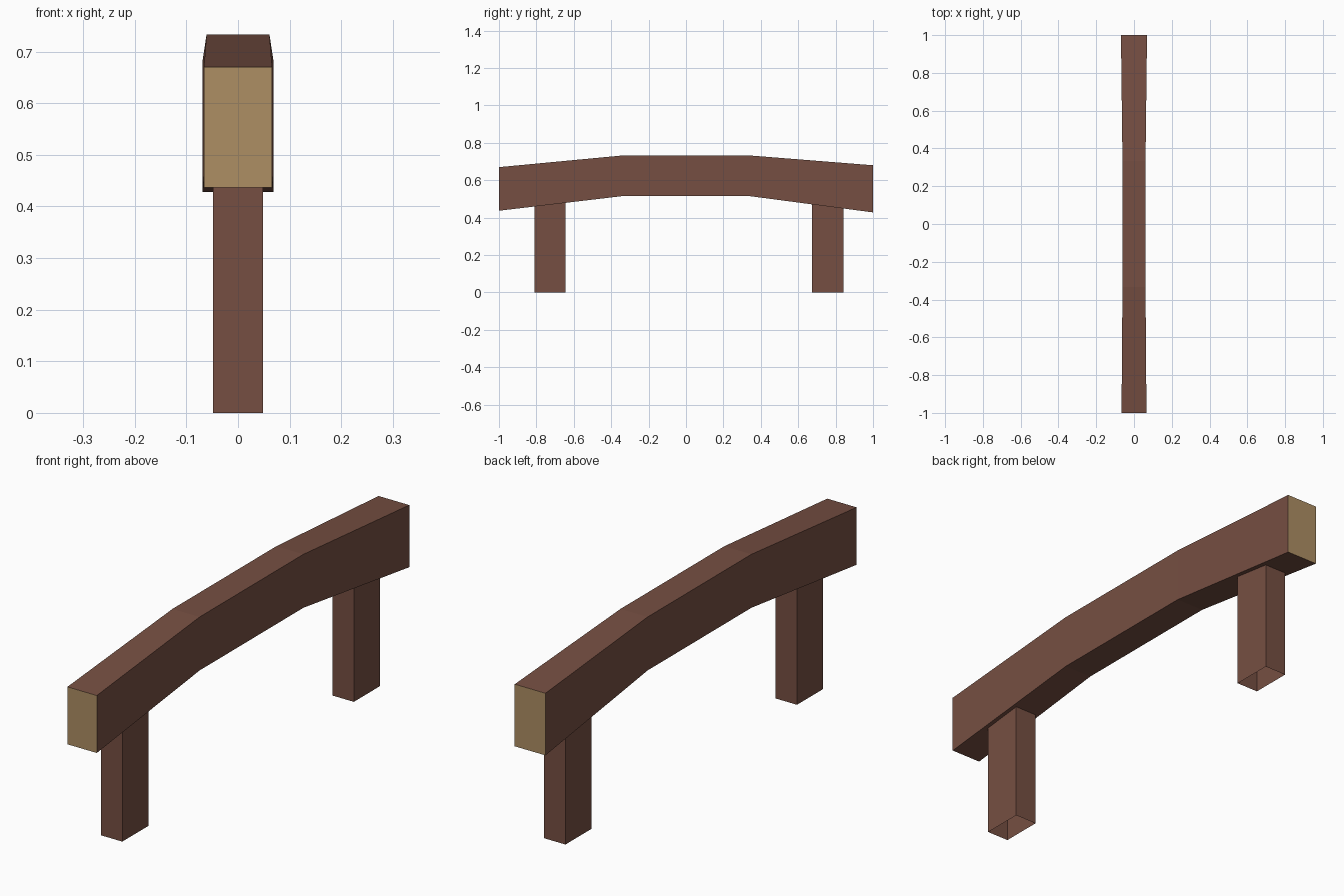
import bpy, bmesh

if "Cube" in bpy.data.objects:
    bpy.data.objects.remove(bpy.data.objects["Cube"])


def material(name, rgb):
    m = bpy.data.materials.new(name)
    m.diffuse_color = (*rgb, 1)
    m.use_nodes = True
    m.node_tree.nodes["Principled BSDF"].inputs["Base Color"].default_value = m.diffuse_color
    return m


brown = material("brown_bark", (0.181, 0.078, 0.0545))
tan = material("tan_cut_wood", (0.423, 0.271, 0.127))


def finish(bm, name, mats):
    bmesh.ops.recalc_face_normals(bm, faces=bm.faces)
    me = bpy.data.meshes.new(name)
    bm.to_mesh(me)
    bm.free()
    for m in mats:
        me.materials.append(m)
    ob = bpy.data.objects.new(name, me)
    bpy.context.collection.objects.link(ob)
    return ob


# Arched beam: rectangular sections lofted along y (y, half width, bottom, top)
sections = [(-1, 0.066, 0.437, 0.67), (-0.333, 0.061, 0.516, 0.733),
            (0.333, 0.061, 0.516, 0.733), (1, 0.069, 0.428, 0.68)]
bm = bmesh.new()
rings = [[bm.verts.new(p) for p in ((-w, y, b), (w, y, b), (w, y, t), (-w, y, t))]
         for y, w, b, t in sections]
for r, s in zip(rings, rings[1:]):
    for i in range(4):
        j = (i + 1) % 4
        bm.faces.new((r[i], r[j], s[j], s[i]))
# Pale cut ends
for r in (rings[0], rings[-1]):
    bm.faces.new(r).material_index = 1
finish(bm, "beam", [brown, tan])


# Square legs, open at the bottom, sunk into the beam
def leg(name, y):
    bm = bmesh.new()
    bmesh.ops.create_cube(bm, size=1)
    for v in bm.verts:
        v.co = (v.co.x * 0.096, y + v.co.y * 0.167, 0.0 if v.co.z < 0 else 0.5)
    floor = [f for f in bm.faces if all(v.co.z < 0.01 for v in f.verts)]
    finish_faces = floor
    bmesh.ops.recalc_face_normals(bm, faces=bm.faces)
    bmesh.ops.delete(bm, geom=finish_faces, context='FACES_ONLY')
    finish(bm, name, [brown])


leg("front_leg", -0.727)
leg("back_leg", 0.758)
